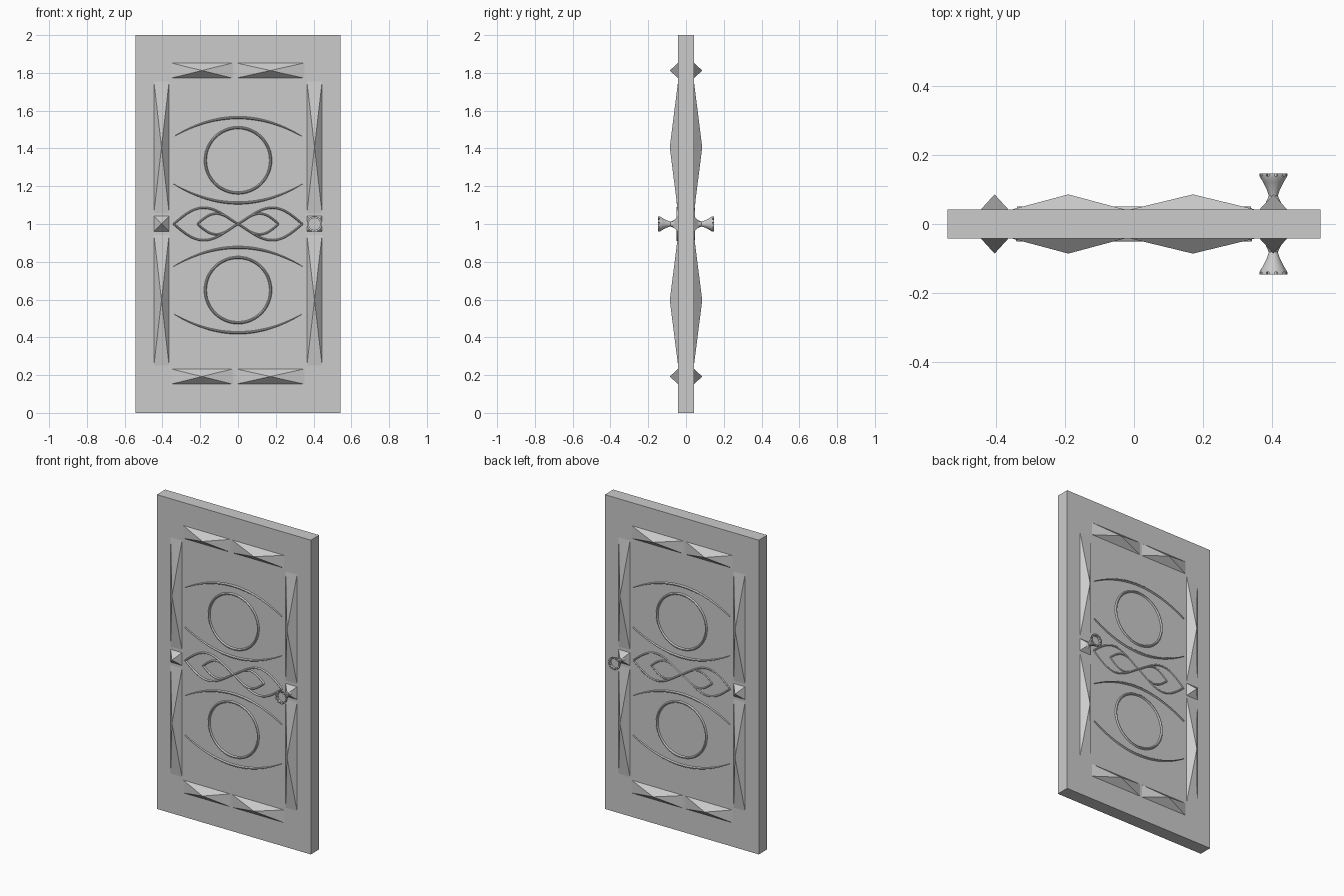
import bpy, bmesh, math
from mathutils import Vector

if "Cube" in bpy.data.objects:
    bpy.data.objects.remove(bpy.data.objects["Cube"])

FACE = 0.042          # half thickness of the slab
grey = bpy.data.materials.new("stone grey")
grey.diffuse_color = (0.6, 0.6, 0.6, 1)
grey.use_nodes = True
grey.node_tree.nodes["Principled BSDF"].inputs["Base Color"].default_value = grey.diffuse_color


def finish(bm, name, smooth=False):
    bmesh.ops.recalc_face_normals(bm, faces=bm.faces)
    me = bpy.data.meshes.new(name)
    bm.to_mesh(me)
    bm.free()
    me.materials.append(grey)
    ob = bpy.data.objects.new(name, me)
    bpy.context.collection.objects.link(ob)
    if smooth:
        bpy.ops.object.select_all(action='DESELECT')
        ob.select_set(True)
        bpy.context.view_layer.objects.active = ob
        bpy.ops.object.shade_smooth_by_angle(angle=math.radians(35))
    return ob


def studs(name, rects, side):
    """Four-sided pyramids standing on one face of the slab."""
    bm = bmesh.new()
    for x0, x1, z0, z1 in rects:
        base = [bm.verts.new((x, side * (FACE - 0.002), z))
                for x, z in ((x0, z0), (x1, z0), (x1, z1), (x0, z1))]
        tip = bm.verts.new(((x0 + x1) / 2, side * 0.086, (z0 + z1) / 2))
        bm.faces.new(base)
        for i in range(4):
            bm.faces.new((base[i], base[(i + 1) % 4], tip))
    finish(bm, name)


def moulding(name, path, width, height, side, closed=False):
    """Half-round raised line along (x, z) points; width is a function of 0..1."""
    bm = bmesh.new()
    n, rows = len(path), []
    for i, p in enumerate(path):
        a = path[(i - 1) % n] if closed else path[max(i - 1, 0)]
        b = path[(i + 1) % n] if closed else path[min(i + 1, n - 1)]
        t = (Vector(b) - Vector(a)).normalized()
        w = width(i / (n - 1)) / 2
        row = []
        for k in range(6):
            ang = math.pi * k / 5
            u = w * math.cos(ang)
            y = FACE - 0.002 + (height + 0.002) * math.sin(ang)
            row.append(bm.verts.new((p[0] - t.y * u, side * y, p[1] + t.x * u)))
        rows.append(row)
    for i in range(n if closed else n - 1):
        r, q = rows[i], rows[(i + 1) % n]
        for k in range(6):
            m = (k + 1) % 6
            bm.faces.new((r[k], r[m], q[m], q[k]))
    if not closed:
        bm.faces.new(rows[0])
        bm.faces.new(rows[-1])
    finish(bm, name, True)


def knob(name, x, z, side, segs=30):
    """Flared handle with a notched, hollowed rim."""
    prof = [(0.022, 0.062), (0.013, 0.082), (0.019, 0.100), (0.030, 0.122),
            (0.041, 0.140), (0.031, 0.140), (0.031, 0.130)]
    bm = bmesh.new()
    rings = [[bm.verts.new((x + r * math.cos(math.tau * i / segs), side * y,
                            z + r * math.sin(math.tau * i / segs)))
              for i in range(segs)] for r, y in prof]
    teeth = []
    for j in range(len(rings) - 1):
        a, b = rings[j], rings[j + 1]
        for i in range(segs):
            k = (i + 1) % segs
            f = bm.faces.new((a[i], a[k], b[k], b[i]))
            if j == 4 and i % 3:
                teeth.append(f)
    bm.faces.new(rings[0])
    bm.faces.new(rings[-1])
    bmesh.ops.recalc_face_normals(bm, faces=bm.faces)
    # raised teeth around the rim
    ext = bmesh.ops.extrude_face_region(bm, geom=teeth)["geom"]
    bmesh.ops.delete(bm, geom=teeth, context='FACES_ONLY')
    bmesh.ops.translate(bm, vec=(0, side * 0.007, 0),
                        verts=[v for v in ext if isinstance(v, bmesh.types.BMVert)])
    finish(bm, name, True)


# Door slab
bm = bmesh.new()
bmesh.ops.create_cube(bm, size=1)
for v in bm.verts:
    v.co = (v.co.x * 1.084, v.co.y * 2 * FACE, v.co.z * 2 + 1)
finish(bm, "door_slab")


def taper(t):
    return 0.002 + 0.013 * math.sin(math.pi * t)


def even(t):
    return 0.011


# Same decoration on both faces
for side, label in ((-1, "front"), (1, "back")):
    # pyramid studs: two uprights, top and bottom rails
    uprights = [(x, x + 0.084, z0, z1) for x in (-0.447, 0.363)
                for z0, z1 in ((0.235, 0.958), (0.958, 1.043), (1.043, 1.77))]
    studs(label + "_side_studs", uprights, side)
    rails = [(x0, x1, z0, z0 + 0.085) for z0 in (0.15, 1.77)
             for x0, x1 in ((-0.363, -0.019), (-0.019, 0.361))]
    studs(label + "_rail_studs", rails, side)

    # round mouldings
    for nm, zc in (("upper", 1.337), ("lower", 0.65)):
        circle = [(0.173 * math.cos(math.tau * i / 48),
                   zc + 0.173 * math.sin(math.tau * i / 48)) for i in range(48)]
        moulding(f"{label}_{nm}_ring", circle, lambda t: 0.015, 0.009, side, True)

        # tapered arcs above and below each ring
        for part, peak, bend in (("top", 0.226, -0.1), ("bottom", -0.226, 0.1)):
            arc = [(0.34 * u, zc + peak + bend * u * u)
                   for u in (i / 16 - 1 for i in range(33))]
            moulding(f"{label}_{nm}_{part}_arc", arc, taper, 0.009, side)

    # interlaced centre knot: long and short waves, each mirrored
    h = 0.010 if side < 0 else 0.005
    for nm, half, amp in (("outer", 0.34, 0.086), ("inner", 0.215, 0.055)):
        for flip in (-1, 1):
            wave = [(half * u, 1.0 + flip * amp * math.sin(math.pi * abs(u) ** 1.1)
                     * math.copysign(1, u)) for u in (i / 28 - 1 for i in range(57))]
            moulding(f"{label}_{nm}_wave", wave, even, h, side)

    # handle
    knob(label + "_knob", 0.405, 1.0, side)
